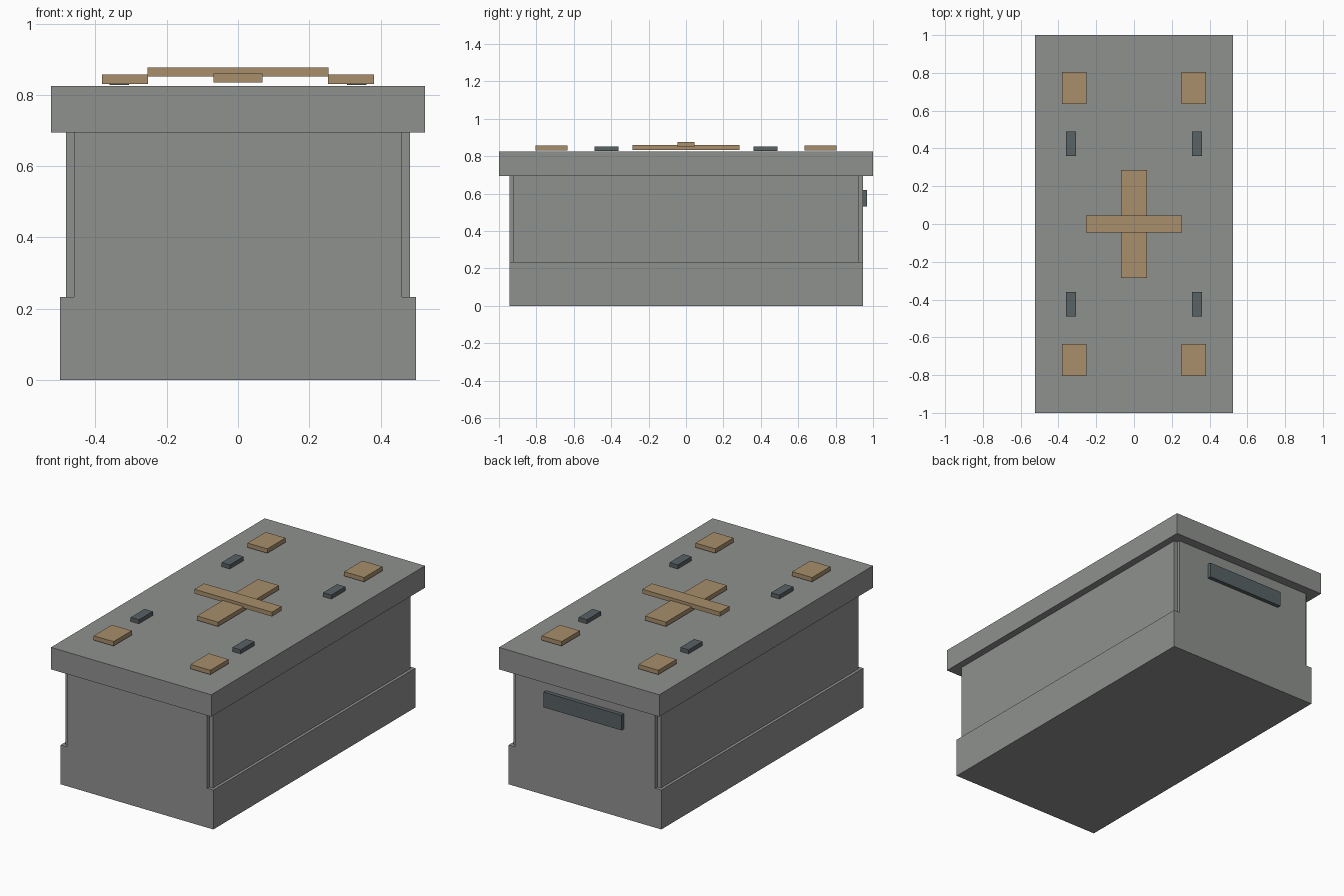
import bpy
import bmesh

if "Cube" in bpy.data.objects:
    bpy.data.objects.remove(bpy.data.objects["Cube"])


def material(name, rgb):
    m = bpy.data.materials.new(name)
    m.diffuse_color = (*rgb, 1.0)
    m.use_nodes = True
    m.node_tree.nodes["Principled BSDF"].inputs["Base Color"].default_value = m.diffuse_color
    return m


STONE = material("grey_stone", (0.275, 0.283, 0.275))
WOOD = material("tan_wood", (0.392, 0.275, 0.147))
IRON = material("dark_iron", (0.098, 0.122, 0.130))


def prism(name, outline, z0, z1, mat):
    """Extrude a flat outline from z0 up to z1."""
    bm = bmesh.new()
    face = bm.faces.new([bm.verts.new((x, y, z0)) for x, y in outline])
    new = bmesh.ops.extrude_face_region(bm, geom=[face])["geom"]
    top = [v for v in new if isinstance(v, bmesh.types.BMVert)]
    bmesh.ops.translate(bm, verts=top, vec=(0, 0, z1 - z0))
    bmesh.ops.recalc_face_normals(bm, faces=bm.faces)
    mesh = bpy.data.meshes.new(name)
    bm.to_mesh(mesh)
    bm.free()
    mesh.materials.append(mat)
    obj = bpy.data.objects.new(name, mesh)
    bpy.context.collection.objects.link(obj)
    return obj


def box(name, x0, x1, y0, y1, z0, z1, mat):
    return prism(name, [(x0, y0), (x1, y0), (x1, y1), (x0, y1)], z0, z1, mat)


# Plinth at the bottom
box("base", -0.50, 0.50, -0.945, 0.945, 0.0, 0.233, STONE)

# Chest body with small notches running up its four corners
xi, xo, yi, yo = 0.46, 0.483, 0.925, 0.945
prism("body", [(-xi, -yo), (xi, -yo), (xi, -yi), (xo, -yi), (xo, yi), (xi, yi),
               (xi, yo), (-xi, yo), (-xi, yi), (-xo, yi), (-xo, -yi), (-xi, -yi)],
      0.233, 0.695, STONE)

# Overhanging lid
box("lid", -0.525, 0.525, -1.0, 1.0, 0.695, 0.825, STONE)

# Crossed boards on the lid
box("long_board", -0.069, 0.069, -0.285, 0.285, 0.834, 0.860, WOOD)
box("cross_board", -0.254, 0.254, -0.045, 0.045, 0.851, 0.877, WOOD)

# Corner blocks and iron studs, one of each per quarter of the lid
for sx, side in ((-1, "left"), (1, "right")):
    for sy, end in ((-1, "front"), (1, "back")):
        cx, cy = sx * 0.317, sy * 0.719
        box(f"corner_block_{end}_{side}", cx - 0.065, cx + 0.065,
            cy - 0.085, cy + 0.085, 0.831, 0.857, WOOD)
        cx, cy = sx * 0.333, sy * 0.425
        box(f"stud_{end}_{side}", cx - 0.027, cx + 0.027,
            cy - 0.065, cy + 0.065, 0.828, 0.852, IRON)

# Plate on the back end
box("back_plate", -0.255, 0.255, 0.943, 0.968, 0.53, 0.62, IRON)
